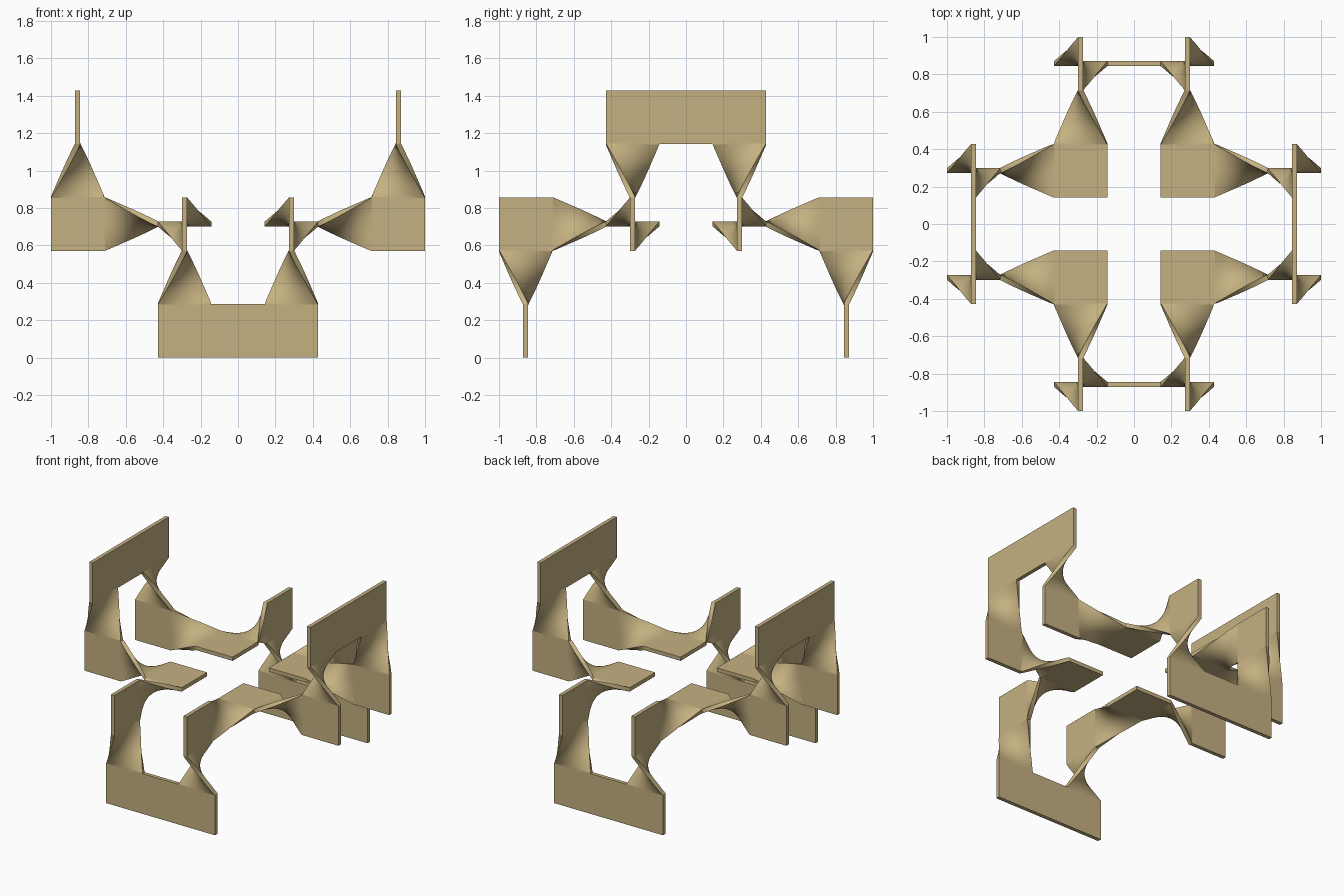
import bpy, bmesh, math
from mathutils import Vector

if "Cube" in bpy.data.objects:
    bpy.data.objects.remove(bpy.data.objects["Cube"])

U = 1 / 7          # layout unit
N = 16             # subdivisions per panel
THICK = 0.027

bm = bmesh.new()


def patch(a0, a1, b0, b1, n=N, m=N):
    """Ruled sheet between edge a0-a1 and edge b0-b1 (in layout units)."""
    a0, a1, b0, b1 = (Vector(p) * U for p in (a0, a1, b0, b1))
    rows = [[bm.verts.new(a0.lerp(a1, i / n).lerp(b0.lerp(b1, i / n), j / m))
             for i in range(n + 1)] for j in range(m + 1)]
    for j in range(m):
        for i in range(n):
            bm.faces.new((rows[j][i], rows[j][i + 1],
                          rows[j + 1][i + 1], rows[j + 1][i]))


# One quarter of the ribbon (x > 0, y < 0), from the bottom panel upwards
# bottom panel, facing front
patch((0, -6, 0), (1, -6, 0), (0, -6, 2), (1, -6, 2), n=N // 2)
patch((1, -6, 0), (3, -6, 0), (1, -6, 2), (3, -6, 2))
# quarter twist up to the side-facing panel
patch((1, -6, 2), (3, -6, 2), (2, -5, 4), (2, -7, 4))
patch((2, -5, 4), (2, -7, 4), (2, -5, 6), (2, -7, 6))
# quarter twist inwards to the horizontal panel
patch((2, -5, 6), (2, -5, 4), (1, -3, 5), (3, -3, 5))
patch((1, -3, 5), (3, -3, 5), (1, -1, 5), (3, -1, 5))
# quarter twist sideways to the front-facing panel
patch((3, -3, 5), (3, -1, 5), (5, -2, 6), (5, -2, 4))
patch((5, -2, 6), (5, -2, 4), (7, -2, 6), (7, -2, 4))
# quarter twist up to the top panel
patch((5, -2, 6), (7, -2, 6), (6, -1, 8), (6, -3, 8))
patch((6, -1, 8), (6, -3, 8), (6, -1, 10), (6, -3, 10))
patch((6, 0, 8), (6, -1, 8), (6, 0, 10), (6, -1, 10), n=N // 2)

bmesh.ops.remove_doubles(bm, verts=bm.verts, dist=1e-4)
bmesh.ops.recalc_face_normals(bm, faces=bm.faces)
mesh = bpy.data.meshes.new("twisted_ribbon")
bm.to_mesh(mesh)
bm.free()
ribbon = bpy.data.objects.new("twisted_ribbon", mesh)
bpy.context.collection.objects.link(ribbon)

tan = bpy.data.materials.new("tan")
tan.diffuse_color = (0.56, 0.44, 0.22, 1)
tan.use_nodes = True
tan.node_tree.nodes["Principled BSDF"].inputs["Base Color"].default_value = tan.diffuse_color
mesh.materials.append(tan)

# Mirror to all four quarters, then give the sheet its thickness
mirror = ribbon.modifiers.new("mirror", 'MIRROR')
mirror.use_axis = (True, True, False)
mirror.merge_threshold = 0.001
solid = ribbon.modifiers.new("thickness", 'SOLIDIFY')
solid.thickness = THICK
solid.offset = 0
solid.use_even_offset = True

bpy.context.view_layer.objects.active = ribbon
ribbon.select_set(True)
for name in ("mirror", "thickness"):
    bpy.ops.object.modifier_apply(modifier=name)
bpy.ops.object.shade_smooth_by_angle(angle=math.radians(12))
